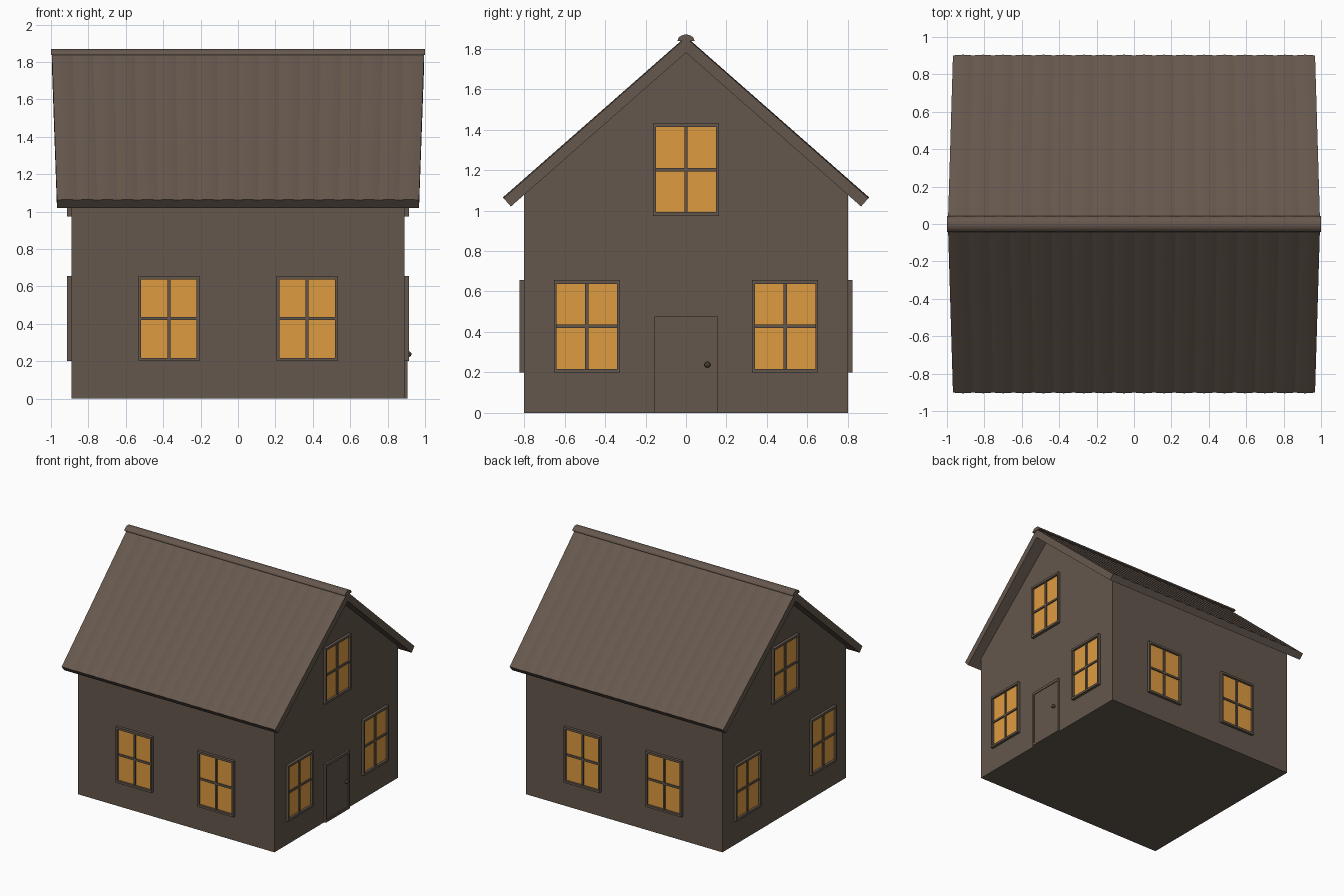
import bpy, bmesh, math
from mathutils import Matrix, Vector

if "Cube" in bpy.data.objects:
    bpy.data.objects.remove(bpy.data.objects["Cube"])


def material(name, rgb):
    lin = [((c / 255 + 0.055) / 1.055) ** 2.4 for c in rgb]
    m = bpy.data.materials.new(name)
    m.diffuse_color = (*lin, 1)
    m.use_nodes = True
    m.node_tree.nodes["Principled BSDF"].inputs["Base Color"].default_value = m.diffuse_color
    return m


WALL = material("brown wall", (100, 87, 76))
ROOF = material("brown roof", (102, 88, 78))
GLASS = material("amber glass", (222, 155, 64))
KNOB = material("dark knob", (70, 60, 50))

HX, HY = 0.89, 0.80            # wall half sizes
RIDGE, EAVE_Y, EAVE_Z = 1.86, 0.905, 1.065
UNDER = 1.785                  # underside of roof at the ridge
SLOPE = (RIDGE - EAVE_Z) / EAVE_Y


def finish(bm, name, mats, matrix=Matrix()):
    bmesh.ops.recalc_face_normals(bm, faces=bm.faces)
    me = bpy.data.meshes.new(name)
    bm.to_mesh(me)
    bm.free()
    for m in mats:
        me.materials.append(m)
    ob = bpy.data.objects.new(name, me)
    ob.matrix_world = matrix
    bpy.context.collection.objects.link(ob)
    return ob


def box(bm, u0, u1, w0, w1, z0, z1, mat=0):
    """Box in wall space: u along the wall, w outward from it, z up."""
    size = Matrix.Diagonal((u1 - u0, w1 - w0, z1 - z0, 1))
    pos = Matrix.Translation(((u0 + u1) / 2, -(w0 + w1) / 2, (z0 + z1) / 2))
    vs = bmesh.ops.create_cube(bm, size=1, matrix=pos @ size)["verts"]
    for f in {f for v in vs for f in v.link_faces}:
        f.material_index = mat


def wall_space(side, u=0, z=0):
    """side 0 front, 1 right, 2 back, 3 left"""
    d = HX if side % 2 else HY
    return Matrix.Rotation(side * math.pi / 2, 4, "Z") @ Matrix.Translation((u, -d, z))


def extrude_x(name, profile, half, mat):
    bm = bmesh.new()
    ends = [[bm.verts.new((x, y, z)) for y, z in profile] for x in (-half, half)]
    n = len(profile)
    bm.faces.new(ends[0])
    bm.faces.new(ends[1])
    for i in range(n):
        j = (i + 1) % n
        bm.faces.new((ends[0][i], ends[0][j], ends[1][j], ends[1][i]))
    return finish(bm, name, [mat])


# house body with gables
wz = UNDER - HY * SLOPE
extrude_x("house_body", [(-HY, 0), (HY, 0), (HY, wz), (0, UNDER), (-HY, wz)], HX, WALL)

# rippled roof slopes, a little longer at the ridge than at the eaves
WAVES, SEG = 18, 8
normal = Vector((0, SLOPE, 1)).normalized()
for sign, name in ((-1, "front_roof_slope"), (1, "back_roof_slope")):
    bm = bmesh.new()
    rows = []
    for i in range(WAVES * SEG + 1):
        t = 2 * i / (WAVES * SEG) - 1
        dip = normal * (0.006 * (1 - abs(math.sin(math.pi * i / SEG))))
        ridge = Vector((t * 0.995, 0, RIDGE))
        eave = Vector((t * 0.968, EAVE_Y, EAVE_Z))
        under_ridge = Vector((t * 0.995, 0, RIDGE - 0.06 / normal.z))
        pts = [ridge - Vector((0, 0, dip.length)), eave - dip,
               eave - normal * 0.06, under_ridge]
        rows.append([bm.verts.new((p.x, p.y * sign, p.z)) for p in pts])
    for a, b in zip(rows, rows[1:]):
        for k in range(4):
            bm.faces.new((a[k], a[(k + 1) % 4], b[(k + 1) % 4], b[k]))
    bm.faces.new(rows[0])
    bm.faces.new(rows[-1])
    finish(bm, name, [ROOF])

# rounded ridge cap
arc = [(0.042 * math.cos(math.pi * i / 10), 1.838 + 0.032 * math.sin(math.pi * i / 10))
       for i in range(11)]
extrude_x("ridge_cap", arc, 1.0, ROOF)


# windows: frame, cross bars and four panes
def window(name, side, u, z):
    bm = bmesh.new()
    w, h, b, m, out = 0.163, 0.228, 0.014, 0.008, 0.023
    for s in (-1, 1):
        box(bm, *sorted((s * w, s * (w - b))), -0.005, out, -h, h)
        box(bm, b - w, w - b, -0.005, out, *sorted((s * h, s * (h - b - 0.004))))
    box(bm, -m, m, -0.005, 0.015, -h + b, h - b)
    box(bm, -w + b, w - b, -0.005, 0.015, -m, m)
    for su in (-1, 1):
        for sz in (-1, 1):
            box(bm, *sorted((su * m, su * (w - b))), -0.002, 0.005,
                *sorted((sz * m, sz * (h - b - 0.004))), 1)
    finish(bm, name, [WALL, GLASS], wall_space(side, u, z))


for side, label, offset in ((0, "front", 0.37), (1, "right", 0.49),
                            (2, "back", 0.37), (3, "left", 0.49)):
    for s in (-1, 1):
        window(f"{label}_window", side, s * offset, 0.428)
    if side % 2:
        window(f"{label}_attic_window", side, 0, 1.202)

# door with frame on the right side
bm = bmesh.new()
for s in (-1, 1):
    box(bm, *sorted((s * 0.155, s * 0.14)), -0.005, 0.016, 0, 0.477)
box(bm, -0.14, 0.14, -0.005, 0.016, 0.455, 0.477)
box(bm, -0.14, 0.14, -0.005, 0.016, 0, 0.02)
finish(bm, "door_frame", [WALL], wall_space(1))
bm = bmesh.new()
box(bm, -0.14, 0.14, -0.005, 0.01, 0.02, 0.455)
finish(bm, "door", [WALL], wall_space(1))

# door knob
bm = bmesh.new()
bmesh.ops.create_uvsphere(bm, u_segments=16, v_segments=10, radius=0.015,
                          matrix=Matrix.Translation((0, -0.022, 0)))
for f in bm.faces:
    f.smooth = True
finish(bm, "door_knob", [KNOB], wall_space(1, 0.106, 0.238))
